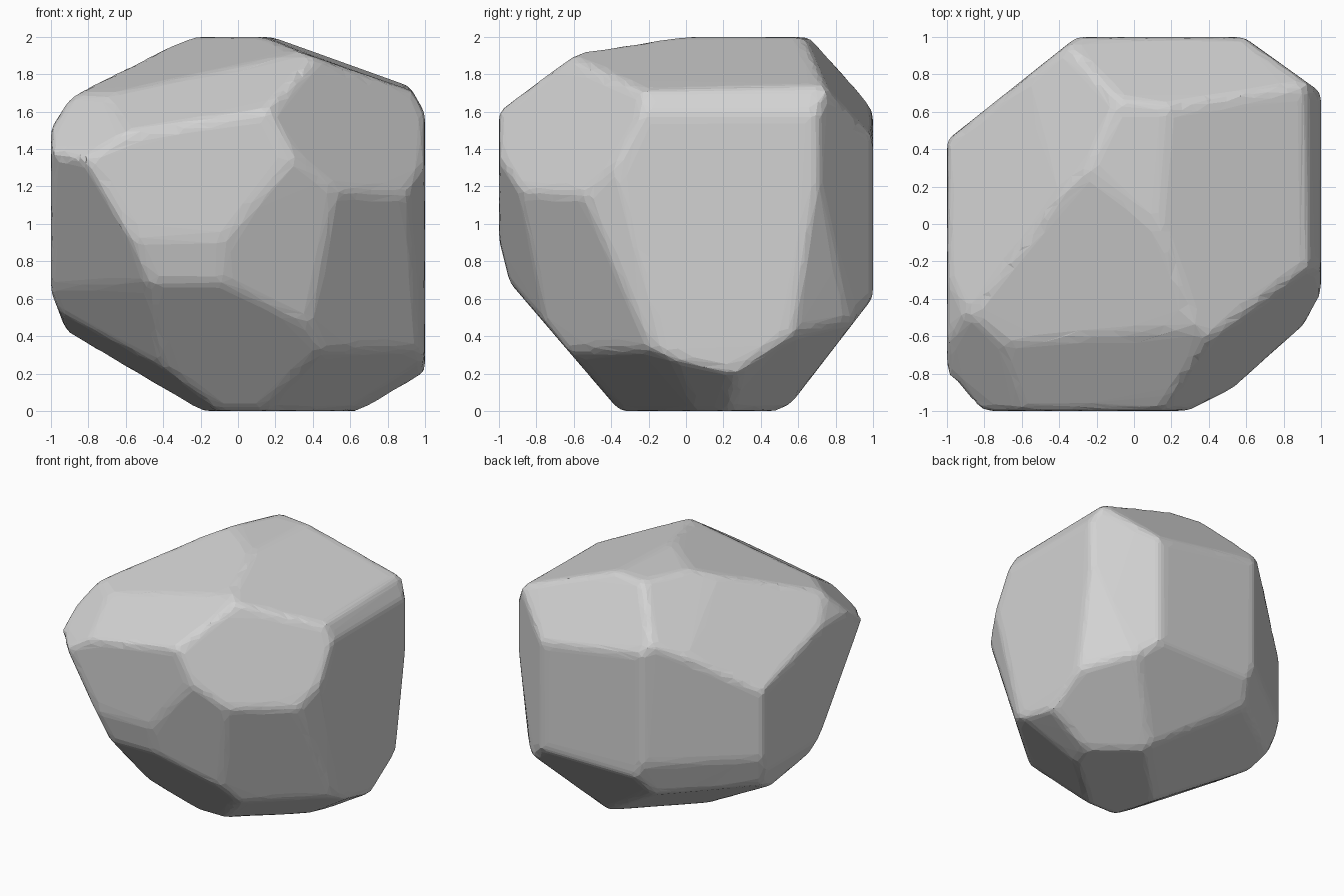
import bpy
import bmesh
from mathutils import Vector

default_cube = bpy.data.objects.get("Cube")
if default_cube:
    bpy.data.objects.remove(default_cube, do_unlink=True)

# Each cut is an outward direction and how far along it the stone is sliced
upper_cuts = [
    (.635, -.69, .36, 1.37),   # front right hexagonal facet
    (.34, -.02, .94, 1.93),    # top, sloping right
    (.87, 0, .49, 1.65),       # right shoulder
    (-.14, -.53, .84, 1.86),   # front brow, upper
    (-.06, -.85, .5, 1.64),    # front brow, lower
    (-.45, -.53, .72, 1.87),   # front left shoulder
    (-.19, -.22, .957, 1.895), # top, sloping to the front left
    (-.6, .27, .75, 1.73),     # back left slope, upper
    (-.66, .23, .71, 1.67),    # back left slope, lower
    (-.85, 0, .53, 1.65),      # left shoulder
    (.1, .78, .61, 1.73),      # back slope
]
side_cuts = [
    (.63, -.73, -.27, .66),    # front right flank
    (.92, -.38, -.1, .93),     # soft edge beside that flank
    (-.7, -.57, -.41, .59),    # front left flank
    (-.62, .78, 0, .97),       # back left flank, upper
    (-.6, .74, -.3, .71),      # back left flank, lower
    (.78, .62, -.1, 1.09),     # back right flank, two facets
    (.58, .81, 0, 1.15),
    (.28, -.93, -.24, .69),    # front face, lower right
    (0, -.97, -.24, .75),      # front face, lower
]
lower_cuts = [
    (-.54, -.15, -.83, .11),   # left underside
    (-.64, -.53, -.56, .42),   # front left underside
    (0, -.76, -.65, .27),      # front underside
    (.4, -.45, -.8, .21),      # front right underside
    (.5, -.2, -.84, .28),      # right underside
    (.4, .5, -.76, .38),       # back right underside
    (0, .79, -.61, .42),       # back underside
    (-.37, .37, -.85, .07),    # back left underside
    (0, .93, -.36, .72),       # back foot edge
    (-.93, 0, -.36, .7),       # left foot edge
]


def slice_stone(bm, cut):
    """Remove everything beyond one plane and close the opening."""
    normal = Vector(cut[:3])
    point = normal * cut[3] / normal.length_squared
    bmesh.ops.bisect_plane(bm, geom=bm.verts[:] + bm.edges[:] + bm.faces[:],
                           plane_co=point, plane_no=normal, clear_outer=True)
    bmesh.ops.holes_fill(bm, edges=bm.edges[:], sides=0)


# Block of stone, sliced facet by facet
bm = bmesh.new()
bmesh.ops.create_cube(bm, size=2)
bmesh.ops.translate(bm, verts=bm.verts[:], vec=(0, 0, 1))
for cut in upper_cuts + side_cuts + lower_cuts:
    slice_stone(bm, cut)
bmesh.ops.recalc_face_normals(bm, faces=bm.faces[:])
mesh = bpy.data.meshes.new("boulder")
bm.to_mesh(mesh)
bm.free()
boulder = bpy.data.objects.new("boulder", mesh)
bpy.context.collection.objects.link(boulder)

# Worn edges: even mesh, softened, then reduced to irregular flat triangles
remesh = boulder.modifiers.new("even_mesh", "REMESH")
remesh.mode = "VOXEL"
remesh.voxel_size = .03
soften = boulder.modifiers.new("worn_edges", "SMOOTH")
soften.factor = .5
soften.iterations = 8
reduce = boulder.modifiers.new("chipped_facets", "DECIMATE")
reduce.ratio = .04

# Plain grey stone
stone = bpy.data.materials.new("grey_stone")
stone.use_nodes = True
grey = (.65, .65, .65, 1)
stone.diffuse_color = grey
stone.node_tree.nodes["Principled BSDF"].inputs["Base Color"].default_value = grey
mesh.materials.append(stone)
